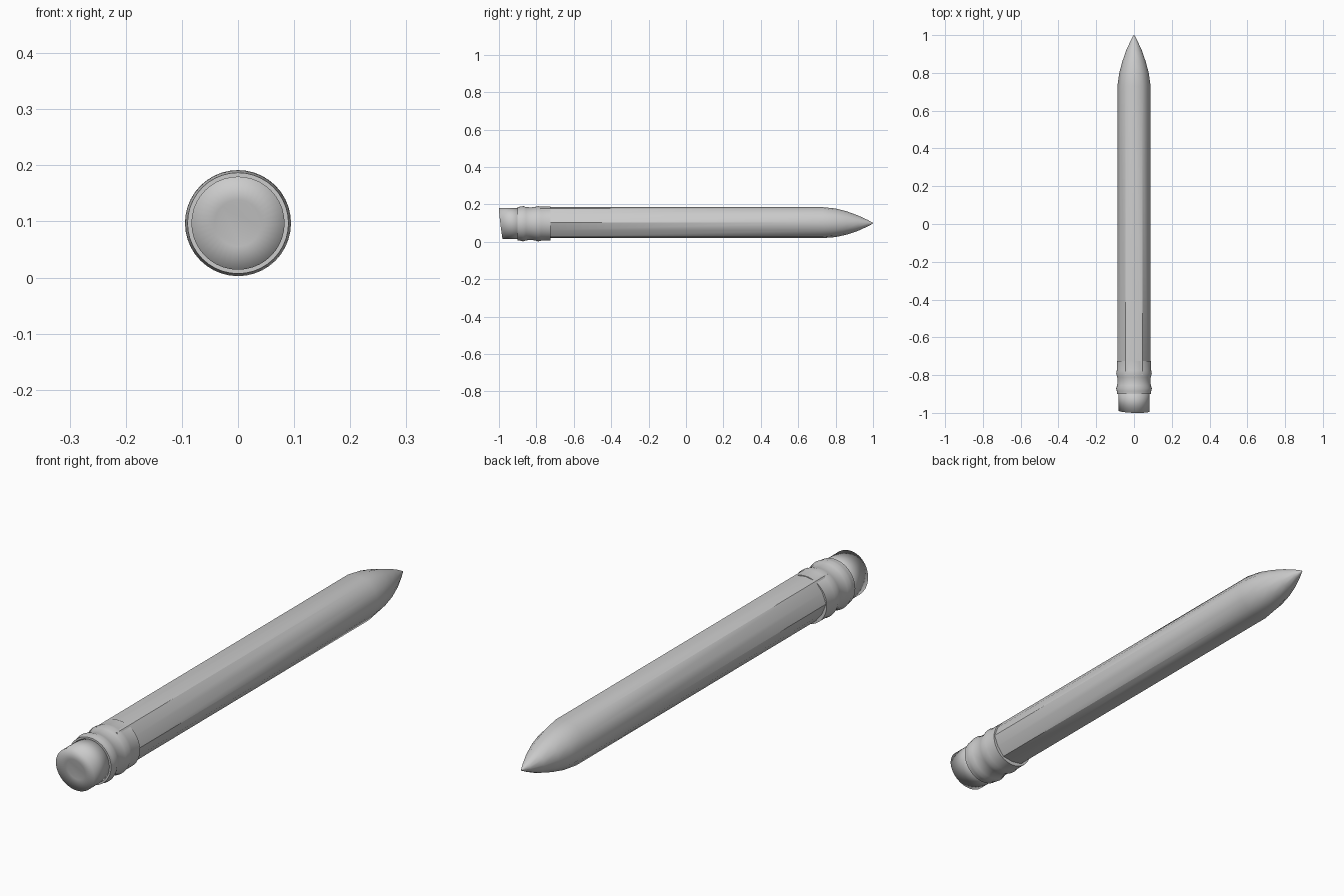
import bpy, bmesh, math

if "Cube" in bpy.data.objects:
    bpy.data.objects.remove(bpy.data.objects["Cube"])


def loft(name, rings, cap_start=True, cap_end=True, sharp=None):
    """Skin a list of equal-length point rings that run along y."""
    bm = bmesh.new()
    vs = [[bm.verts.new(p) for p in ring] for ring in rings]
    n = len(vs[0])
    for a, b in zip(vs, vs[1:]):
        for i in range(n):
            j = (i + 1) % n
            bm.faces.new((a[i], a[j], b[j], b[i]))
    if cap_start:
        bm.faces.new(vs[0])
    if cap_end:
        bm.faces.new(vs[-1])
    bmesh.ops.recalc_face_normals(bm, faces=bm.faces)
    me = bpy.data.meshes.new(name)
    bm.to_mesh(me)
    bm.free()
    ob = bpy.data.objects.new(name, me)
    bpy.context.collection.objects.link(ob)
    bpy.ops.object.select_all(action='DESELECT')
    ob.select_set(True)
    bpy.context.view_layer.objects.active = ob
    if sharp:
        bpy.ops.object.shade_smooth_by_angle(angle=math.radians(sharp))
    else:
        bpy.ops.object.shade_smooth()
    return ob


def circle(y, r, z=0.097, n=40):
    return [(r * math.cos(2 * math.pi * i / n), y,
             z + r * math.sin(2 * math.pi * i / n)) for i in range(n)]


def soft_hex(y, r, z, flat):
    """Six-sided section with slightly bulged flats."""
    return [(r * (flat if i % 2 else 1) * math.cos(math.pi * i / 6), y,
             z + r * (flat if i % 2 else 1) * math.sin(math.pi * i / 6))
            for i in range(12)]


# Six-sided barrel with a rounded sharpened point
profile = [(-0.80, 0.088, 0.103, 0.94), (0.73, 0.088, 0.103, 0.94),
           (0.80, 0.078, 0.102, 0.98), (0.86, 0.062, 0.101, 1.0),
           (0.92, 0.041, 0.100, 1.0), (0.97, 0.018, 0.100, 1.0),
           (1.00, 0.002, 0.100, 1.0)]
loft("barrel", [soft_hex(*p) for p in profile], sharp=40)

# Ribbed metal collar
collar = [(-0.90, 0.080), (-0.90, 0.090), (-0.885, 0.091), (-0.87, 0.0945),
          (-0.855, 0.089), (-0.83, 0.087), (-0.81, 0.089), (-0.79, 0.0945),
          (-0.775, 0.091), (-0.725, 0.091), (-0.725, 0.074)]
loft("collar", [circle(y, r) for y, r in collar], sharp=50)

# Eraser with a slanted, worn end
end = [(x, -0.99 - 0.12 * (z - 0.097) - 0.03 * x, z)
       for x, _, z in circle(-1, 0.083)]
inner = [(x * 0.5, y + 0.004, 0.097 + (z - 0.097) * 0.5) for x, y, z in end]
loft("eraser", [inner, end, circle(-0.87, 0.083)])
